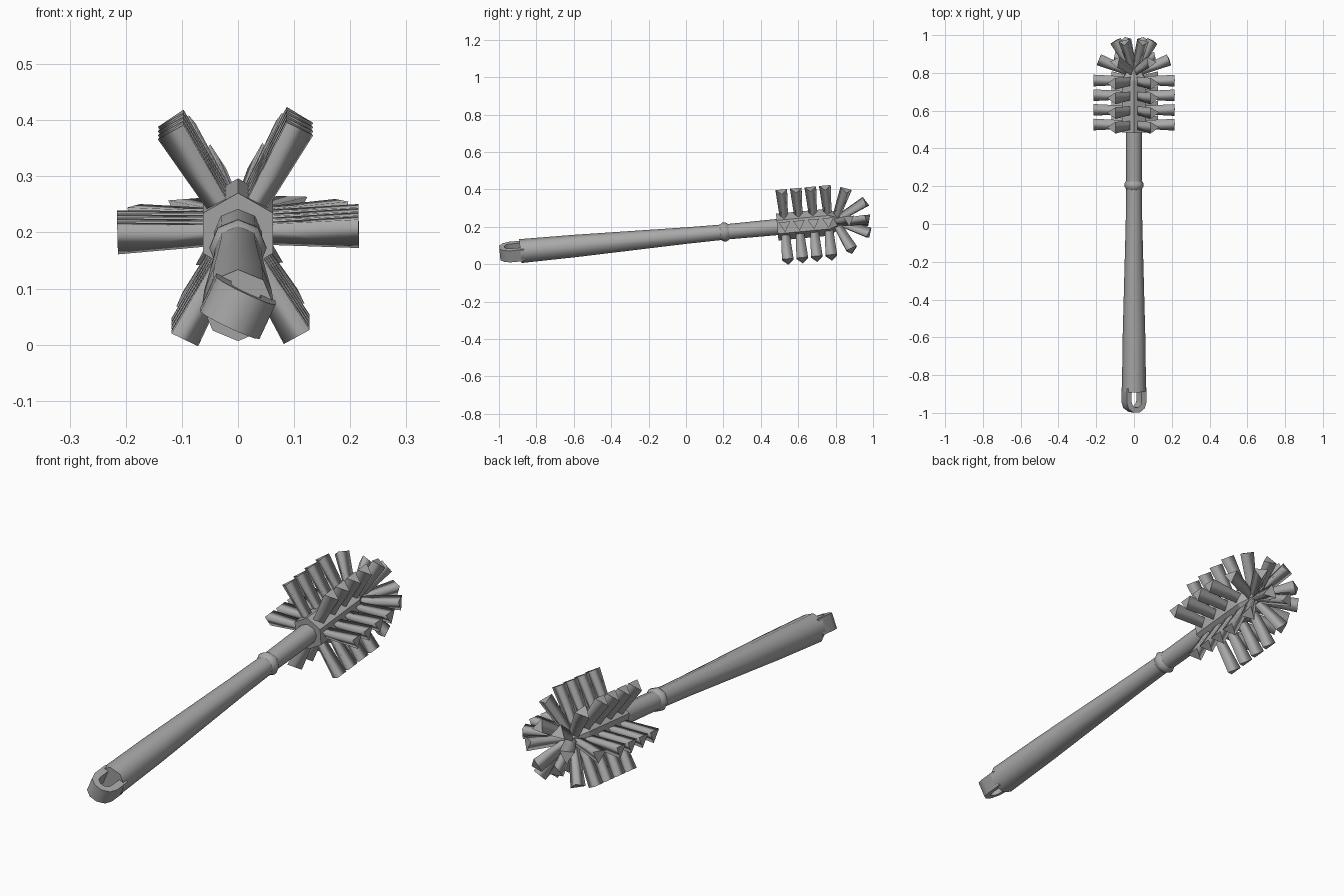
import bpy
import bmesh
from math import sin, cos, pi, radians, atan
from mathutils import Matrix, Vector

old = bpy.data.objects.get("Cube")
if old:
    bpy.data.objects.remove(old, do_unlink=True)

grey = bpy.data.materials.new("grey plastic")
grey.use_nodes = True
COLOUR = (0.4, 0.4, 0.4, 1)
grey.diffuse_color = COLOUR
grey.node_tree.nodes["Principled BSDF"].inputs["Base Color"].default_value = COLOUR

# The whole brush is built along y, then tilted up towards its head
TILT = Matrix.Translation((0, 0, 0.153)) @ Matrix.Rotation(atan(0.0935), 4, "X")


def finish(name, bm, angle=None):
    bmesh.ops.recalc_face_normals(bm, faces=bm.faces)
    mesh = bpy.data.meshes.new(name)
    bm.to_mesh(mesh)
    bm.free()
    mesh.transform(TILT)
    mesh.materials.append(grey)
    obj = bpy.data.objects.new(name, mesh)
    bpy.context.collection.objects.link(obj)
    if angle:
        bpy.ops.object.select_all(action="DESELECT")
        bpy.context.view_layer.objects.active = obj
        obj.select_set(True)
        bpy.ops.object.shade_smooth_by_angle(angle=radians(angle))
    return obj


def bridge(bm, rings, smooth=False):
    """Skin closed rings of points and cap both ends."""
    loops = [[bm.verts.new(p) for p in ring] for ring in rings]
    n = len(loops[0])
    for a, b in zip(loops, loops[1:]):
        for i in range(n):
            j = (i + 1) % n
            bm.faces.new((a[i], a[j], b[j], b[i])).smooth = smooth
    bm.faces.new(loops[0])
    bm.faces.new(loops[-1])


def lathe(name, profile, sides, angle):
    """Revolve (position, radius) pairs around the y axis."""
    bm = bmesh.new()
    bridge(bm, [[(r * sin(k * 2 * pi / sides), t, r * cos(k * 2 * pi / sides))
                 for k in range(sides)] for t, r in profile])
    return finish(name, bm, angle)


# Handle, collar and hexagonal head core
lathe("handle", [(-0.89, 0.064), (-0.6, 0.06), (0, 0.044), (0.2, 0.041), (0.5, 0.043)], 8, 50)
lathe("collar", [(0.185, 0.041), (0.2, 0.051), (0.215, 0.051), (0.23, 0.041)], 8, 50)
lathe("head_core", [(0.49, 0.072), (0.77, 0.072), (0.84, 0.025)], 6, 30)

# Hanging loop: a U-shaped band, rolled slightly around the handle
bm = bmesh.new()
roll = Matrix.Rotation(radians(25), 4, "Y")
outline = [(1, -0.87)] + [(cos(a * pi / 5), -0.945 - sin(a * pi / 5)) for a in range(6)] + [(-1, -0.87)]
rings = []
for i, (c, t) in enumerate(outline):
    straight = i in (0, len(outline) - 1)
    ring = []
    for r, h in ((0.058, -0.034), (0.058, 0.034), (0.029, 0.034), (0.029, -0.034)):
        y = t if straight else -0.945 + (t + 0.945) * r
        ring.append(roll @ Vector((c * r, y, h)))
    rings.append(ring)
bridge(bm, rings)
finish("hanging_loop", bm, 40)


def bristle(bm, t, around, lean, length):
    """Three-sided bristle, widening to its tip."""
    out = Vector((cos(around), 0, sin(around)))
    along = Vector((0, 1, 0))
    axis = out * cos(lean) + along * sin(lean)
    side = along * cos(lean) - out * sin(lean)
    # the ridge points downwards round either side of the core
    ridge = Vector((sin(around), 0, -cos(around))) * (1 if cos(around) > 0 else -1)
    base = Vector((0, t, 0))
    rings = []
    for d, r in ((0.02, 0.024), (length, 0.036)):
        rings.append([base + axis * d + (ridge * cos(a) + side * sin(a)) * r
                      for a in (0, 2 * pi / 3, 4 * pi / 3)])
    bridge(bm, rings, smooth=True)


# Four upright rows, one leaning row and one row at the tip: position, lean, length
rows = [(0.53 + 0.078 * i, 0, 0.215) for i in range(4)]
rows += [(0.8, radians(22), 0.2), (0.8, radians(61), 0.2)]
for number, (t, lean, length) in enumerate(rows, 1):
    bm = bmesh.new()
    for k in range(6):
        bristle(bm, t, k * pi / 3 + radians(1.5), lean, length)
    finish(f"bristle_row_{number}", bm)
